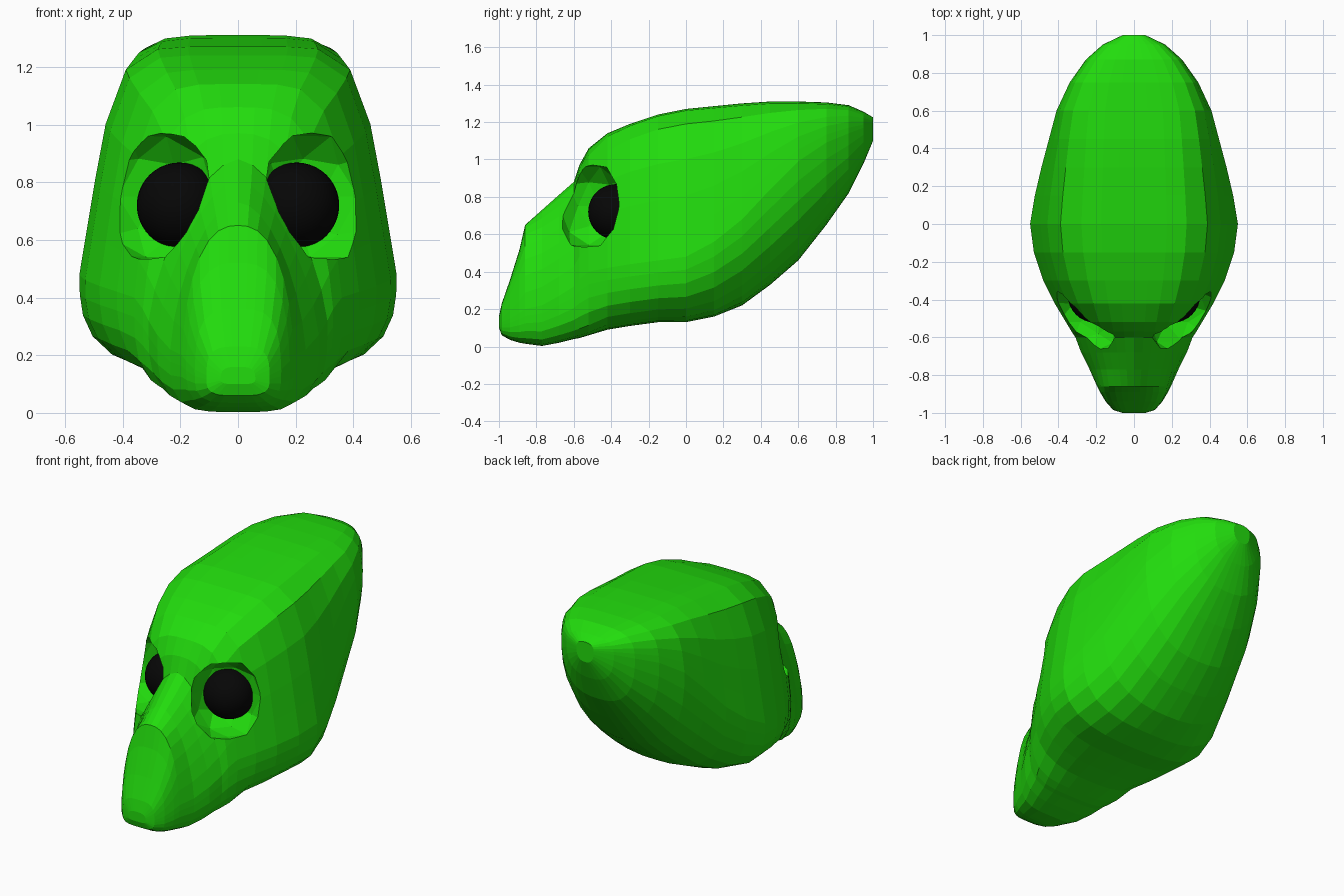
import bpy, bmesh, math

if "Cube" in bpy.data.objects:
    bpy.data.objects.remove(bpy.data.objects["Cube"])


def material(name, rgb):
    m = bpy.data.materials.new(name)
    m.diffuse_color = (*rgb, 1)
    m.use_nodes = True
    m.node_tree.nodes["Principled BSDF"].inputs["Base Color"].default_value = m.diffuse_color
    return m


green = material("bright green", (0.016, 0.72, 0.004))
black = material("black", (0.002, 0.002, 0.002))

# Head cross-sections: y, bottom z, widest z, top z, half width, upper squareness
SECTIONS = [
    (-1.0, .10, .12, .16, .06, 3), (-.985, .06, .13, .23, .11, 3.5),
    (-.94, .035, .15, .36, .15, 3.5), (-.89, .02, .18, .52, .18, 3),
    (-.86, .015, .20, .65, .195, 2.5), (-.77, .003, .22, .73, .235, 1.9),
    (-.68, .02, .27, .81, .28, 1.7), (-.60, .04, .32, .88, .31, 1.7),
    (-.57, .045, .36, .97, .33, 2.6), (-.52, .06, .40, 1.06, .36, 3.6),
    (-.42, .09, .42, 1.14, .42, 5), (-.30, .11, .44, 1.19, .48, 6),
    (-.15, .13, .46, 1.24, .53, 6.5), (0, .13, .48, 1.27, .55, 6.5),
    (.15, .16, .56, 1.285, .525, 6), (.30, .22, .68, 1.30, .49, 5.5),
    (.45, .33, .84, 1.31, .45, 5), (.60, .46, .99, 1.31, .41, 4.5),
    (.75, .65, 1.09, 1.305, .34, 4), (.87, .82, 1.14, 1.29, .255, 3.5),
    (.95, .98, 1.17, 1.255, .165, 3), (1.0, 1.10, 1.18, 1.225, .06, 2.5),
]
SIDES = 32


def ring(y, bottom, mid, top, width, square):
    """Superellipse slice, squarer and tapered above its widest height."""
    low = 4 if y < -.5 else 3 if y < .2 else 2.6
    points = []
    for i in range(SIDES):
        a = 2 * math.pi * i / SIDES
        c, s = math.cos(a), math.sin(a)
        n = square if s > 0 else low
        r = (abs(c) ** n + abs(s) ** n) ** (-1 / n)
        h = (top - mid) if s > 0 else (mid - bottom)
        taper = 1 - 0.3 * max(0, r * s * h)
        points.append((width * r * c * taper, y, mid + h * r * s))
    return points


# Head: loft through the slices
bm = bmesh.new()
rings = [[bm.verts.new(p) for p in ring(*sec)] for sec in SECTIONS]
for a, b in zip(rings, rings[1:]):
    for i in range(SIDES):
        j = (i + 1) % SIDES
        bm.faces.new((a[i], a[j], b[j], b[i]))
bm.faces.new(rings[0])
bm.faces.new(rings[-1])
bmesh.ops.recalc_face_normals(bm, faces=bm.faces)
mesh = bpy.data.meshes.new("head")
bm.to_mesh(mesh)
bm.free()
head = bpy.data.objects.new("head", mesh)
bpy.context.collection.objects.link(head)
mesh.materials.append(green)

for side, label in ((-1, "right"), (1, "left")):
    # Eye socket: carved with a faceted, slightly boxy ellipsoid
    bpy.ops.mesh.primitive_ico_sphere_add(subdivisions=2, radius=1,
                                          location=(side * .285, -.52, .75))
    cutter = bpy.context.object
    cutter.name = label + "_socket_cutter"
    for v in cutter.data.vertices:
        v.co /= sum(abs(k) ** 2.8 for k in v.co) ** (1 / 2.8)
    cutter.scale = (.205, .18, .225)
    cutter.data.materials.append(green)
    cutter.hide_render = True
    cut = head.modifiers.new(label + "_socket", 'BOOLEAN')
    cut.operation, cut.solver, cut.object = 'DIFFERENCE', 'EXACT', cutter
    bpy.context.view_layer.objects.active = head
    bpy.ops.object.modifier_apply(modifier=cut.name)
    bpy.data.objects.remove(cutter)

    # Eyeball
    bpy.ops.mesh.primitive_uv_sphere_add(segments=32, ring_count=20, radius=.148,
                                         location=(side * .203, -.375, .72))
    eye = bpy.context.object
    eye.name = label + "_eye"
    eye.data.materials.append(black)
    bpy.ops.object.shade_smooth()
